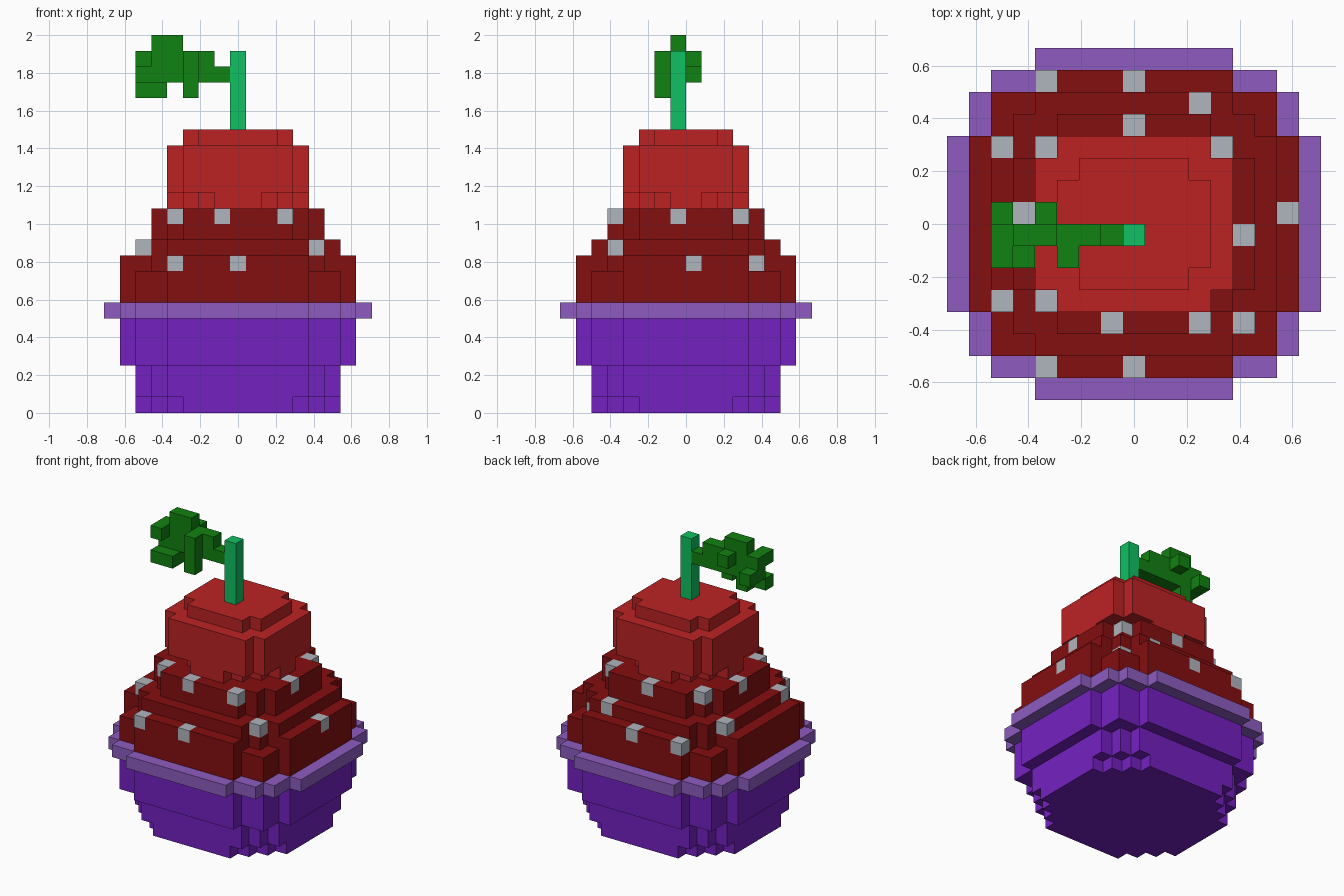
import bpy, bmesh, math

old = bpy.data.objects.get("Cube")
if old:
    bpy.data.objects.remove(old, do_unlink=True)

U = 1 / 12  # edge length of one block


def material(name, rgb):
    # 0-255 display colour to linear
    lin = [((c / 255 + 0.055) / 1.055) ** 2.4 if c > 10 else c / 255 / 12.92 for c in rgb]
    m = bpy.data.materials.new(name)
    m.use_nodes = True
    m.diffuse_color = (*lin, 1)
    bsdf = next(n for n in m.node_tree.nodes if n.type == 'BSDF_PRINCIPLED')
    bsdf.inputs["Base Color"].default_value = (*lin, 1)
    bsdf.inputs["Roughness"].default_value = 0.8
    return m


def layers(z0, z1, *rects):
    """Blocks inside a union of centred rectangles (half width, half depth)."""
    return {(x, y + 0.5, z) for z in range(z0, z1)
            for x in range(-9, 10) for y in range(-9, 9)
            if any(abs(x) < a and abs(y + 0.5) < b for a, b in rects)}


# Purple cup, widening upward
cup = (layers(0, 1, (6.5, 3), (5.5, 4), (4.5, 5), (3.5, 6))
       | layers(1, 3, (6.5, 4), (5.5, 5), (4.5, 6))
       | layers(3, 6, (7.5, 4), (6.5, 6), (4.5, 7)))
rim = layers(6, 7, (8.5, 4), (7.5, 6), (6.5, 7), (4.5, 8))

# Tiered frosting
frosting = (layers(7, 9, (7.5, 4), (6.5, 6), (4.5, 7))
            | layers(9, 10, (7.5, 4), (5.5, 5), (4.5, 7))
            | layers(10, 11, (6.5, 4), (5.5, 5), (4.5, 6))
            | layers(11, 13, (5.5, 3), (4.5, 4), (3.5, 5)))

# Sprinkles replace single frosting blocks
sprinkles = {(-4, -6.5, 9), (0, -6.5, 9), (-4, 6.5, 9), (0, 6.5, 9), (7, 0.5, 9), (5, 4.5, 9),
             (-6, 3.5, 10), (-6, -3.5, 10), (5, -4.5, 10), (3, 5.5, 10),
             (-4, -3.5, 12), (-4, 3.5, 12), (4, 3.5, 12), (-1, -4.5, 12), (3, -4.5, 12),
             (0, 4.5, 12), (5, -0.5, 12), (-5, 0.5, 12)}
frosting -= sprinkles

# Cherry, narrow at the bottom and top
cherry = (layers(13, 14, (4.5, 1), (3.5, 2), (2.5, 3), (1.5, 4))
          | layers(14, 17, (4.5, 3), (3.5, 4))
          | layers(17, 18, (3.5, 2), (2.5, 3)))
stem = {(0, -0.5, z) for z in range(18, 23)}

# Leaf: a spine with ragged lobes
leaf = {(x, -0.5, 21) for x in range(-6, 0)} | {(x, -0.5, 22) for x in range(-6, -1)}
leaf |= {(-5, -0.5, 23), (-4, -0.5, 23)}
leaf |= {(-3, -1.5, z) for z in (20, 21, 22)}
leaf |= {(-6, -1.5, 22), (-6, -1.5, 20), (-5, -1.5, 20), (-5, -0.5, 20),
         (-6, 0.5, 21), (-4, 0.5, 22)}

parts = [
    ("cup", cup, material("purple", (116, 33, 192))),
    ("cup_rim", rim, material("light purple", (142, 92, 192))),
    ("frosting", frosting, material("dark red", (132, 14, 16))),
    ("sprinkles", sprinkles, material("light grey", (176, 181, 189))),
    ("cherry", cherry, material("cherry red", (188, 34, 36))),
    ("stem", stem, material("bright green", (16, 192, 98))),
    ("leaf", leaf, material("leaf green", (17, 130, 17))),
]
solid = set().union(*(cells for _, cells, _ in parts))


def build(name, cells, mat):
    """Skin the blocks with their exposed faces, then merge flat regions."""
    bm = bmesh.new()
    verts = {}

    def vert(p):
        if p not in verts:
            verts[p] = bm.verts.new((p[0] * U, p[1] * U, p[2] * U))
        return verts[p]

    for c in sorted(cells):
        mid = (c[0], c[1], c[2] + 0.5)
        for axis in range(3):
            for s in (-1, 1):
                n = list(c)
                n[axis] += s
                if tuple(n) in solid:
                    continue
                u, v = (axis + 1) % 3, (axis + 2) % 3
                corners = []
                for du, dv in ((-1, -1), (1, -1), (1, 1), (-1, 1)):
                    p = list(mid)
                    p[axis] += 0.5 * s
                    p[u] += 0.5 * du
                    p[v] += 0.5 * dv
                    corners.append(vert(tuple(p)))
                bm.faces.new(corners if s > 0 else corners[::-1])
    bmesh.ops.dissolve_limit(bm, angle_limit=math.radians(1),
                             verts=bm.verts[:], edges=bm.edges[:])
    me = bpy.data.meshes.new(name)
    bm.to_mesh(me)
    bm.free()
    me.materials.append(mat)
    ob = bpy.data.objects.new(name, me)
    bpy.context.collection.objects.link(ob)


for part in parts:
    build(*part)
